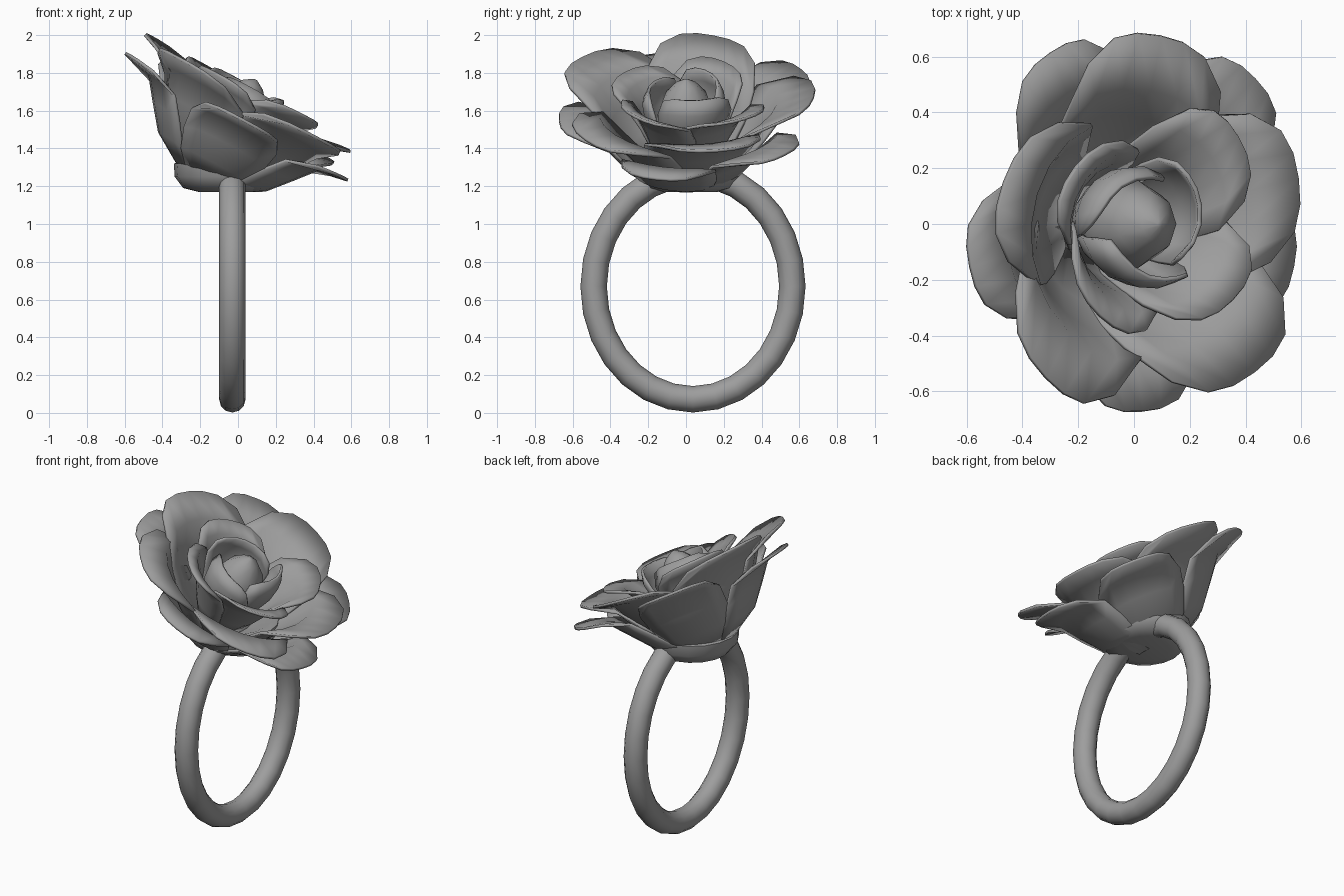
import bpy, bmesh, math
from mathutils import Vector, Matrix

if "Cube" in bpy.data.objects:
    bpy.data.objects.remove(bpy.data.objects["Cube"])

TILT = math.radians(28)
FLOWER = Matrix.Translation((-0.17, 0, 1.27)) @ Matrix.Rotation(TILT, 4, 'Y')

# dark grey metal
metal = bpy.data.materials.new("dark_metal")
metal.diffuse_color = (0.34, 0.34, 0.34, 1)
metal.use_nodes = True
metal.node_tree.nodes["Principled BSDF"].inputs["Base Color"].default_value = metal.diffuse_color


def finish(name, bm, angle=50):
    bmesh.ops.recalc_face_normals(bm, faces=bm.faces[:])
    me = bpy.data.meshes.new(name)
    bm.to_mesh(me)
    bm.free()
    me.materials.append(metal)
    ob = bpy.data.objects.new(name, me)
    bpy.context.collection.objects.link(ob)
    bpy.ops.object.select_all(action='DESELECT')
    ob.select_set(True)
    bpy.context.view_layer.objects.active = ob
    bpy.ops.object.shade_smooth_by_angle(angle=math.radians(angle))
    return ob


def skin(bm, rows, closed):
    n = len(rows[0])
    for a, b in zip(rows, rows[1:]):
        for i in range(n if closed else n - 1):
            j = (i + 1) % n
            bm.faces.new((a[i], a[j], b[j], b[i]))


def lathe(name, profile, sides, matrix):
    bm = bmesh.new()
    rows = [[bm.verts.new(matrix @ Vector((r * math.cos(2 * math.pi * i / sides),
                                           r * math.sin(2 * math.pi * i / sides), z)))
             for i in range(sides)] for r, z in profile]
    skin(bm, rows, True)
    bm.faces.new(rows[0])
    bm.faces.new(rows[-1])
    return finish(name, bm)


def petal(name, azimuth, half_width, profile, reach=1.0, lift=0.0, twist=0.0):
    """Curved sheet following a cup profile, blunt at the tip, with thickness."""
    bm = bmesh.new()
    widths = (0.4, 0.78, 0.95, 1.0, 0.82)
    cols = 6
    last = len(profile) - 1
    rows = []
    for k in range(last + 1):
        row = []
        for c in range(cols + 1):
            s = 2 * c / cols - 1
            t = k * (1 - 0.11 * abs(s) ** 4)
            i = min(int(t), last - 1)
            f = t - i
            r = profile[i][0] * (1 - f) + profile[i + 1][0] * f
            z = profile[i][1] * (1 - f) + profile[i + 1][1] * f
            r *= 1 + (reach - 1) * t / last
            r += twist * s * t / last
            z += lift * t / last
            a = math.radians(azimuth) + s * half_width * widths[k] / max(r, 0.14)
            row.append(bm.verts.new(FLOWER @ Vector((r * math.cos(a), r * math.sin(a), z))))
        rows.append(row)
    skin(bm, rows, False)
    ob = finish(name, bm)
    mod = ob.modifiers.new("thickness", 'SOLIDIFY')
    mod.thickness = 0.016
    mod.offset = 0
    return ob


# finger band: round tube along a slightly tall ellipse
bm = bmesh.new()
rings = []
for i in range(28):
    a = 2 * math.pi * i / 28
    mid = Vector((-0.03, 0.037 + 0.526 * math.sin(a), 0.67 - 0.598 * math.cos(a)))
    out = Vector((0, math.sin(a) / 0.526, -math.cos(a) / 0.598)).normalized()
    rings.append([bm.verts.new(mid + 0.07 * (out * math.cos(b) + Vector((math.sin(b), 0, 0))))
                  for b in (2 * math.pi * j / 12 for j in range(12))])
skin(bm, rings + [rings[0]], True)
finish("finger_band", bm)

# bowl under the petals
lathe("flower_base", [(0.15, 1.17), (0.23, 1.19), (0.275, 1.25), (0.28, 1.32), (0.24, 1.33), (0.1, 1.28)],
      18, Matrix.Translation((-0.06, 0.02, 0)))

# petal layers: cup profile (radius, height), half width, then (azimuth, reach, lift, twist)
layers = {
    "outer_petal": ([(0.13, -0.04), (0.32, 0.08), (0.42, 0.21), (0.51, 0.33), (0.68, 0.37)], 0.27,
                    [(47, 1.05, 0.0, 0), (121, 1.05, 0.05, 0), (193, 1.0, -0.01, 0),
                     (274, 0.99, -0.03, 0), (347, 1.01, -0.05, 0)]),
    "middle_petal": ([(0.11, 0.0), (0.29, 0.14), (0.39, 0.28), (0.47, 0.42), (0.65, 0.48)], 0.34,
                     [(15, 0.98, -0.02, 0.03), (86, 1.04, 0.0, 0.03), (166, 0.95, 0.02, 0.04),
                      (233, 1.06, -0.01, 0.03), (310, 1.07, -0.04, 0.03)]),
    "inner_petal": ([(0.09, 0.0), (0.2, 0.2), (0.27, 0.36), (0.34, 0.46), (0.44, 0.51)], 0.25,
                    [(42, 1.06, 0.0, 0.03), (147, 0.84, -0.01, 0.03),
                     (238, 0.88, -0.02, 0.03), (320, 0.96, 0.0, 0.03)]),
    "heart_petal": ([(0.08, 0.05), (0.16, 0.22), (0.21, 0.36), (0.22, 0.46), (0.19, 0.54)], 0.23,
                    [(20, 1.0, -0.01, 0.04), (135, 1.0, -0.02, 0.04), (265, 1.0, -0.03, 0.04)]),
}
for label, (profile, half, placements) in layers.items():
    for n, (azimuth, reach, lift, twist) in enumerate(placements, 1):
        petal(f"{label}_{n}", azimuth, half, profile, reach, lift, twist)

# closed bud in the middle, pinched to a blunt point
lathe("bud", [(0.08, 0.05), (0.14, 0.2), (0.16, 0.34), (0.12, 0.46), (0.06, 0.53), (0.01, 0.56)],
      9, FLOWER)
